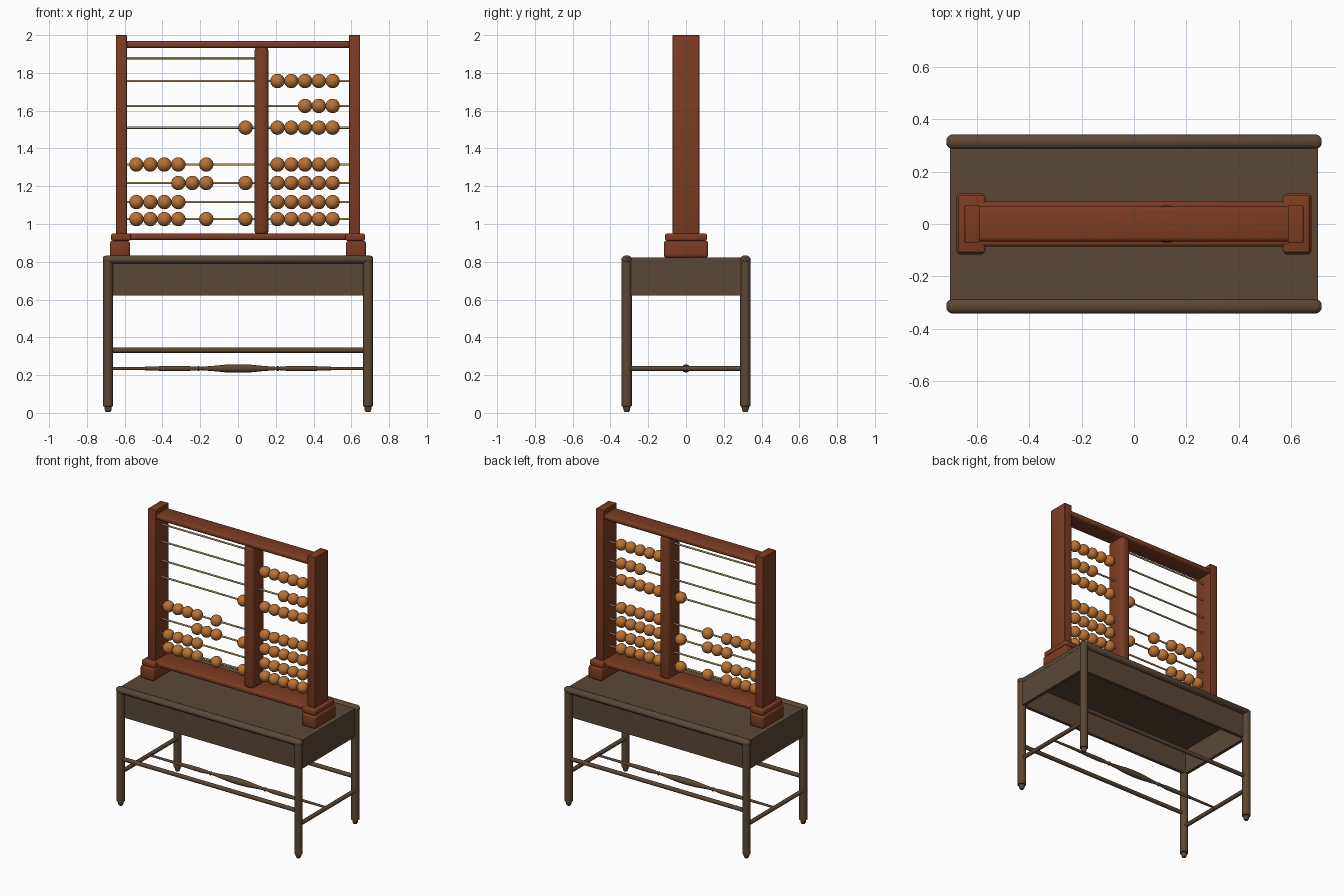
import bpy, bmesh, math
from mathutils import Matrix, Vector

if "Cube" in bpy.data.objects:
    bpy.data.objects.remove(bpy.data.objects["Cube"], do_unlink=True)


def material(name, rgb):
    m = bpy.data.materials.new(name)
    m.use_nodes = True
    m.diffuse_color = (*rgb, 1)
    m.node_tree.nodes["Principled BSDF"].inputs["Base Color"].default_value = (*rgb, 1)
    return m


DARK = material("dark brown wood", (0.105, 0.064, 0.036))
RED = material("red brown wood", (0.2, 0.045, 0.017))
BEAD = material("amber bead", (0.49, 0.17, 0.035))
ROD = material("pale brass rod", (0.45, 0.32, 0.14))


def finish(name, bm, mat, smooth=True):
    bmesh.ops.recalc_face_normals(bm, faces=bm.faces)
    mesh = bpy.data.meshes.new(name)
    bm.to_mesh(mesh)
    bm.free()
    mesh.materials.append(mat)
    ob = bpy.data.objects.new(name, mesh)
    bpy.context.collection.objects.link(ob)
    if smooth:
        bpy.ops.object.select_all(action="DESELECT")
        ob.select_set(True)
        bpy.context.view_layer.objects.active = ob
        bpy.ops.object.shade_smooth_by_angle(angle=math.radians(40))
    return ob


def box(name, lo, hi, mat, bevel=0.0, segments=3):
    lo, hi = Vector(lo), Vector(hi)
    bm = bmesh.new()
    bmesh.ops.create_cube(bm, size=1, matrix=Matrix.Translation((lo + hi) / 2)
                          @ Matrix.Diagonal((*(hi - lo), 1)))
    if bevel:
        bmesh.ops.bevel(bm, geom=bm.edges[:], offset=bevel, segments=segments,
                        profile=0.5, affect="EDGES")
    return finish(name, bm, mat, bevel > 0)


def turned(name, profile, axis, centre, mat, squash=1.0, sides=16):
    """Lathe a (distance, radius) profile along an axis through centre."""
    turn = {"X": Matrix.Rotation(math.pi / 2, 4, "Y"),
            "Y": Matrix.Rotation(-math.pi / 2, 4, "X"),
            "Z": Matrix.Identity(4)}[axis]
    place = Matrix.Translation(centre) @ turn
    bm = bmesh.new()
    rings = []
    for d, r in profile:
        angles = [2 * math.pi * i / sides for i in range(sides)]
        rings.append([bm.verts.new(place @ Vector((r * squash * math.cos(a),
                                                    r * math.sin(a), d)))
                      for a in angles])
    for a, b in zip(rings, rings[1:]):
        for i in range(sides):
            j = (i + 1) % sides
            bm.faces.new((a[i], a[j], b[j], b[i]))
    bm.faces.new(rings[0])
    bm.faces.new(rings[-1])
    return finish(name, bm, mat)


def straight(length, radius):
    return [(-length, radius), (length, radius)]


# Table: top, rounded edge rails and apron
LX, LY = 0.688, 0.314
box("table_top", (-0.703, -0.3, 0.795), (0.703, 0.3, 0.822), DARK)
rail = [(-0.716, 0.012), (-0.708, 0.022), (-0.697, 0.028)]
rail += [(-d, r) for d, r in reversed(rail)]
for sy, side in ((-1, "front"), (1, "back")):
    turned(side + "_edge_rail", rail, "X", (0, sy * LY, 0.812), DARK, squash=0.8)
    y = sorted((sy * 0.29, sy * 0.312))
    box(side + "_apron", (-LX, y[0], 0.622), (LX, y[1], 0.8), DARK)
    turned(side + "_stretcher", straight(LX, 0.014), "X", (0, sy * LY, 0.332), DARK)

# Legs, side aprons and side stretchers
leg = [(0.005, 0.012), (0.014, 0.017), (0.034, 0.02), (0.036, 0.027), (0.81, 0.027)]
for sx, side in ((-1, "right"), (1, "left")):
    x = sorted((sx * 0.68, sx * 0.702))
    box(side + "_apron", (x[0], -LY, 0.622), (x[1], LY, 0.815), DARK)
    turned(side + "_stretcher", straight(LY, 0.014), "Y", (sx * LX, 0, 0.235), DARK)
    for sy, end in ((-1, "front"), (1, "back")):
        turned(f"{end}_{side}_leg", leg, "Z", (sx * LX, sy * LY, 0), DARK)

# Turned spindle between the side stretchers
half = [(0, 0.022), (0.07, 0.02), (0.13, 0.014), (0.2, 0.009), (0.21, 0.014), (0.22, 0.009),
        (0.28, 0.014), (0.36, 0.014), (0.5, 0.009), (LX, 0.007)]
turned("spindle", [(-d, r) for d, r in reversed(half[1:])] + half, "X",
       (0, 0, 0.235), DARK)

# Frame: feet, posts, rails and divider
for sx, side in ((-1, "right"), (1, "left")):
    def mirrored(name, x0, x1, y, z0, z1, bevel):
        a, b = sorted((sx * x0, sx * x1))
        box(f"{side}_{name}", (a, -y, z0), (b, y, z1), RED, bevel)
    mirrored("foot", 0.572, 0.678, 0.117, 0.822, 0.911, 0.014)
    mirrored("foot_cap", 0.568, 0.672, 0.111, 0.911, 0.949, 0.01)
    mirrored("post", 0.588, 0.647, 0.071, 0.93, 2.0, 0.003)
box("bottom_rail", (-0.6, -0.086, 0.915), (0.6, 0.086, 0.951), RED, 0.013)
box("top_rail", (-0.6, -0.067, 1.931), (0.6, 0.067, 1.968), RED, 0.015)
box("divider", (0.087, -0.07, 0.94), (0.162, 0.07, 1.94), RED, 0.025)

# Rods and beads: slots count from the left end of each half
LEFT = [-0.538 + 0.074 * i for i in range(6)] + [0.04]
RIGHT = [0.209 + 0.073 * i for i in range(5)]
ALL = range(5)
rows = [(1.878, (), ()), (1.757, (), ALL), (1.625, (), (2, 3, 4)), (1.51, (6,), ALL),
        (1.315, (0, 1, 2, 3, 5), ALL), (1.217, (3, 4, 5, 6), ALL),
        (1.116, (0, 1, 2, 3), ALL), (1.026, (0, 1, 2, 3, 5, 6), ALL)]

bm = bmesh.new()
bmesh.ops.create_uvsphere(bm, u_segments=20, v_segments=12, radius=0.038)
first = finish("bead", bm, BEAD)
bead_mesh = first.data
bpy.data.objects.remove(first, do_unlink=True)

for n, (z, left, right) in enumerate(rows, 1):
    end = 0.1 if n == 1 else 0.6
    turned(f"rod_{n}", [(-0.6, 0.006), (end, 0.006)], "X", (0, 0, z), ROD, sides=10)
    for x in [LEFT[i] for i in left] + [RIGHT[i] for i in right]:
        ob = bpy.data.objects.new(f"bead_row_{n}", bead_mesh)
        ob.location = (x, 0, z)
        bpy.context.collection.objects.link(ob)
